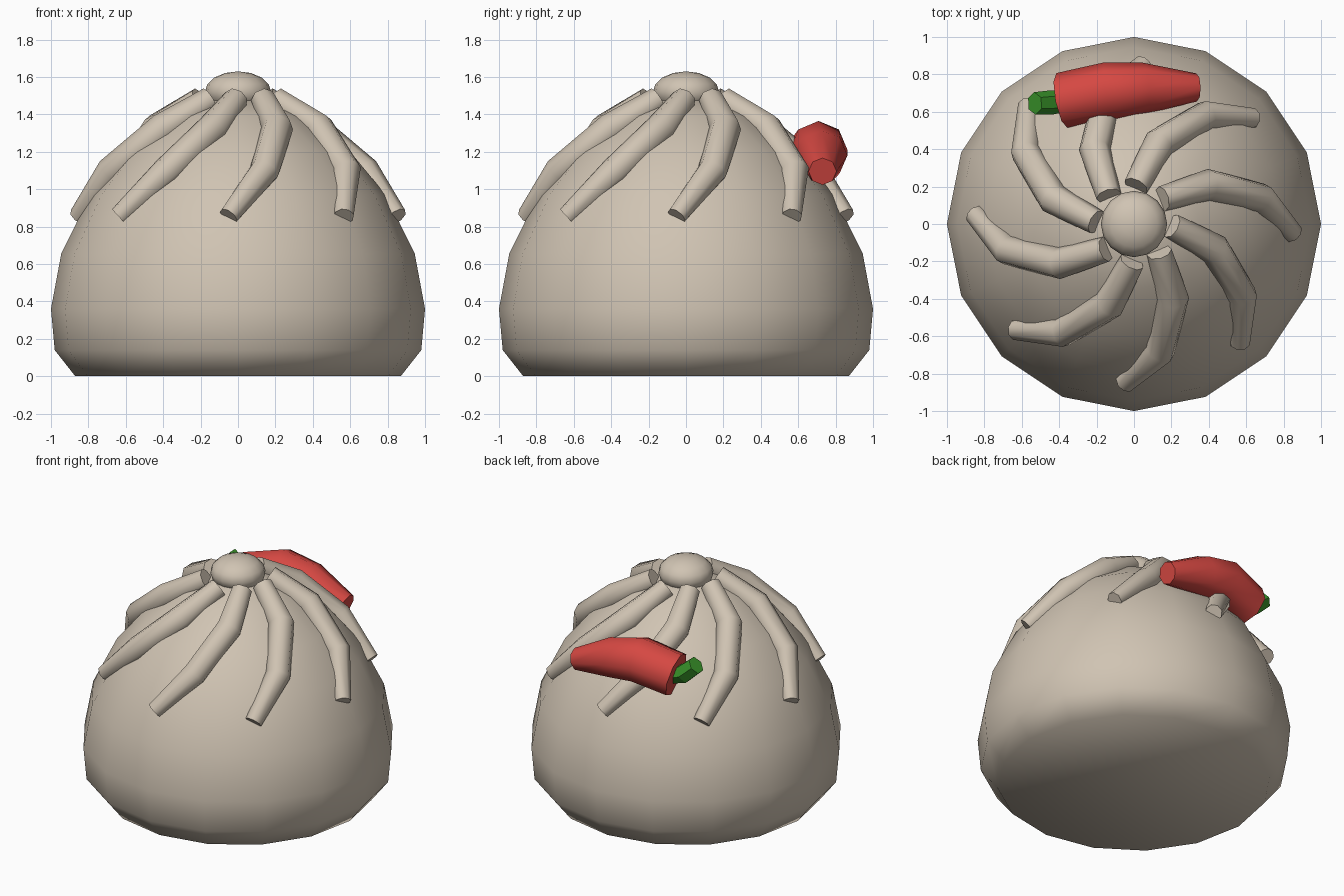
import bpy, bmesh, math
from mathutils import Vector, Matrix

if "Cube" in bpy.data.objects:
    bpy.data.objects.remove(bpy.data.objects["Cube"], do_unlink=True)


def material(name, rgb):
    m = bpy.data.materials.new(name)
    m.use_nodes = True
    m.diffuse_color = (*rgb, 1)
    m.node_tree.nodes["Principled BSDF"].inputs["Base Color"].default_value = (*rgb, 1)
    return m


dough = material("dough", (0.63, 0.55, 0.45))
red = material("pepper red", (0.67, 0.065, 0.055))
green = material("stem green", (0.045, 0.32, 0.025))


def finish(name, bm, mat, smooth_angle):
    """Turn a bmesh into an object; edges sharper than the angle stay hard."""
    bmesh.ops.recalc_face_normals(bm, faces=bm.faces)
    mesh = bpy.data.meshes.new(name)
    bm.to_mesh(mesh)
    bm.free()
    mesh.materials.append(mat)
    obj = bpy.data.objects.new(name, mesh)
    bpy.context.collection.objects.link(obj)
    bpy.ops.object.select_all(action='DESELECT')
    obj.select_set(True)
    bpy.context.view_layer.objects.active = obj
    if smooth_angle:
        bpy.ops.object.shade_smooth_by_angle(angle=math.radians(smooth_angle))
    return obj


def bridge(bm, rings):
    n = len(rings[0])
    for a, b in zip(rings, rings[1:]):
        for i in range(n):
            j = (i + 1) % n
            bm.faces.new((a[i], a[j], b[j], b[i]))


def tube(name, path, radii, sides, mat, up, smooth_angle, turn=0.0):
    """Capped tube along a path, each ring square to the path."""
    bm = bmesh.new()
    pts = [Vector(p) for p in path]
    rings = []
    for k, p in enumerate(pts):
        along = (pts[min(k + 1, len(pts) - 1)] - pts[max(k - 1, 0)]).normalized()
        side = along.cross(Vector(up)).normalized()
        top = side.cross(along)
        ring = []
        for i in range(sides):
            a = math.tau * (i + turn) / sides
            ring.append(bm.verts.new(p + radii[k] * (side * math.cos(a) + top * math.sin(a))))
        rings.append(ring)
    bridge(bm, rings)
    bm.faces.new(rings[0])
    bm.faces.new(rings[-1])
    return finish(name, bm, mat, smooth_angle)


# Bun: lathed profile with a flat base
profile = [(0.87, 0), (0.98, 0.14), (1.0, 0.36), (0.945, 0.655), (0.79, 0.97),
           (0.6, 1.2), (0.35, 1.39), (0.15, 1.48)]
bm = bmesh.new()
rings = [[bm.verts.new((r * math.cos(math.tau * i / 16), r * math.sin(math.tau * i / 16), z))
          for i in range(16)] for r, z in profile]
bridge(bm, rings)
bm.faces.new(rings[0])
bm.faces.new(rings[-1])
finish("bun", bm, dough, 180)

# Knob on top
bm = bmesh.new()
bmesh.ops.create_uvsphere(bm, u_segments=16, v_segments=8, radius=1,
                          matrix=Matrix.Translation((0, 0, 1.52)) @ Matrix.Diagonal((0.177, 0.177, 0.11, 1)))
finish("knob", bm, dough, 180)

# Eight swirling folds around the bun
fold_path = [(0.135, -0.15, 1.48), (0.21, -0.40, 1.325), (0.14, -0.68, 1.095), (-0.05, -0.85, 0.855)]
for i in range(8):
    spin = Matrix.Rotation(i * math.tau / 8, 3, 'Z')
    path = [spin @ Vector(p) for p in fold_path]
    outward = spin @ Vector((0.1, -0.6, 0.8))
    tube(f"fold_{i + 1}", path, [0.068, 0.085, 0.08, 0.055], 8, dough, outward, 60)

# Chili pepper resting on the back
tube("pepper_body",
     [(-0.385, 0.66, 1.15), (-0.14, 0.71, 1.21), (0.05, 0.725, 1.18), (0.335, 0.73, 1.095)],
     [0.15, 0.155, 0.138, 0.075], 8, red, (0, 0, 1), 60)
tube("pepper_stem", [(-0.36, 0.655, 1.14), (-0.44, 0.65, 1.17), (-0.53, 0.645, 1.25)],
     [0.055, 0.065, 0.06], 6, green, (0, 0, 1), 0)
